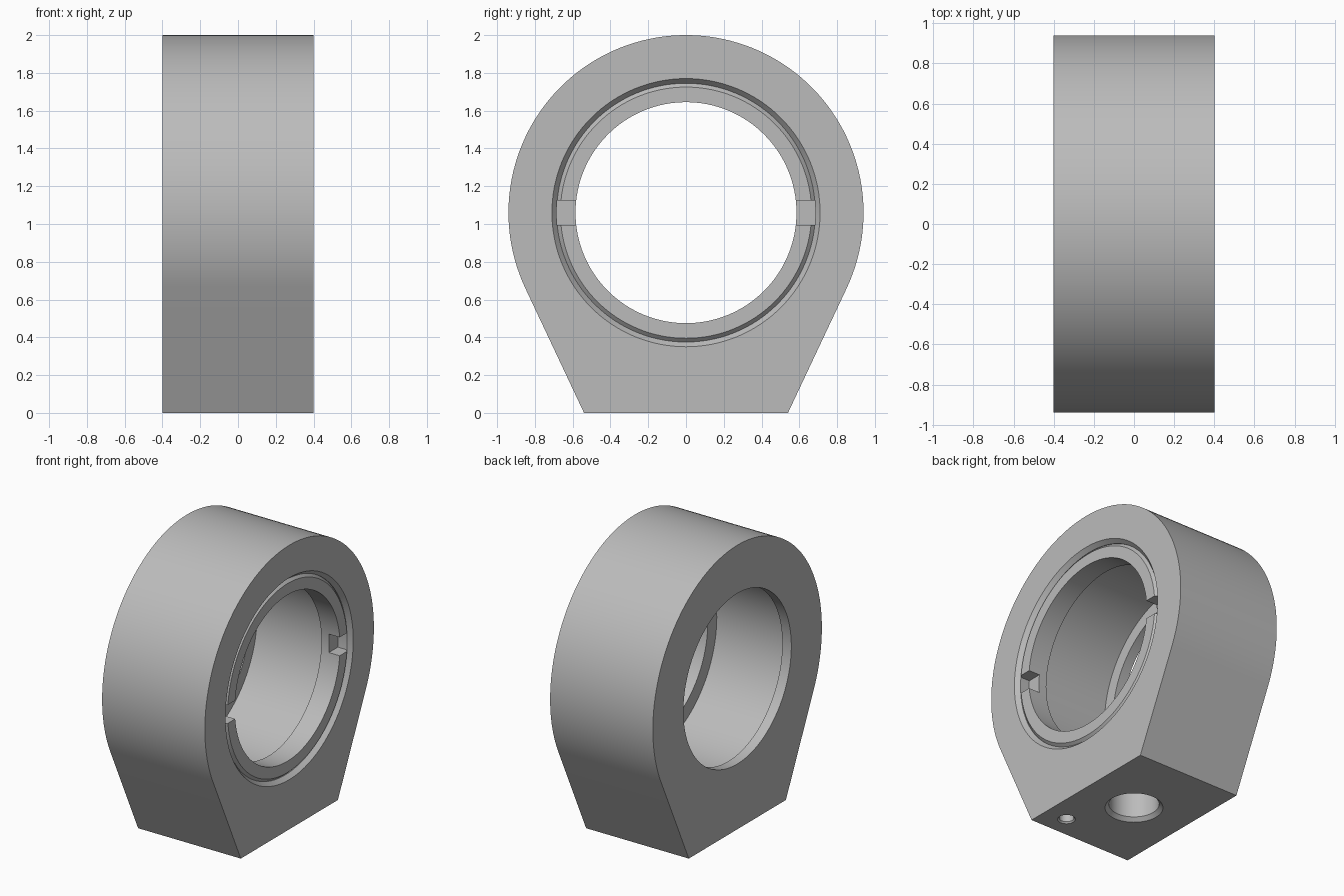
import bpy, bmesh, math
from mathutils import Matrix, Vector

cube = bpy.data.objects.get("Cube")
if cube:
    bpy.data.objects.remove(cube, do_unlink=True)

AXIS_Z = 1.06      # height of the bore axis
RADIUS = 0.94      # outer radius of the housing
HALF_W = 0.4       # half thickness along x
BASE_Y = 0.54      # half length of the flat foot

gray = bpy.data.materials.new("plain gray metal")
gray.use_nodes = True
COLOR = (0.5, 0.5, 0.5, 1)
gray.diffuse_color = COLOR
gray.node_tree.nodes["Principled BSDF"].inputs["Base Color"].default_value = COLOR


def finish(name, bm):
    """Turn a bmesh into a named object with the gray material."""
    bmesh.ops.recalc_face_normals(bm, faces=bm.faces)
    mesh = bpy.data.meshes.new(name)
    bm.to_mesh(mesh)
    bm.free()
    mesh.materials.append(gray)
    obj = bpy.data.objects.new(name, mesh)
    bpy.context.collection.objects.link(obj)
    return obj


def lathe(name, profile, center, axis, steps=128):
    """Revolve a closed (along axis, radius) profile around an axis."""
    bm = bmesh.new()
    axis = Vector(axis)
    side = Vector((0, 1, 0))
    center = Vector(center)
    verts = [bm.verts.new(center + axis * a + side * r) for a, r in profile]
    edges = [bm.edges.new((v, verts[(i + 1) % len(verts)])) for i, v in enumerate(verts)]
    bmesh.ops.spin(bm, geom=verts + edges, cent=center, axis=axis,
                   angle=math.tau, steps=steps, use_merge=True)
    bmesh.ops.remove_doubles(bm, verts=bm.verts, dist=1e-5)
    bmesh.ops.dissolve_degenerate(bm, edges=bm.edges, dist=1e-5)
    return finish(name, bm)


def box(name, center, size):
    bm = bmesh.new()
    bmesh.ops.create_cube(bm, size=1, matrix=Matrix.Translation(center) @ Matrix.Diagonal((*size, 1)))
    return finish(name, bm)


def cut(target, cutter):
    """Subtract the cutter, apply, and drop the cutter."""
    cutter.hide_render = True
    mod = target.modifiers.new("cut", 'BOOLEAN')
    mod.operation = 'DIFFERENCE'
    mod.solver = 'EXACT'
    mod.object = cutter
    bpy.context.view_layer.objects.active = target
    bpy.ops.object.modifier_apply(modifier=mod.name)
    bpy.data.objects.remove(cutter, do_unlink=True)


def smooth(obj):
    bpy.ops.object.select_all(action='DESELECT')
    obj.select_set(True)
    bpy.context.view_layer.objects.active = obj
    bpy.ops.object.shade_smooth_by_angle(angle=math.radians(20))


# Housing: round top running tangentially down to a flat foot
tangent = math.atan2(-AXIS_Z, BASE_Y) + math.acos(RADIUS / math.hypot(AXIS_Z, BASE_Y))
sweep = math.pi - 2 * tangent
ARC = 96
outline = [(-BASE_Y, 0), (BASE_Y, 0)]
for i in range(ARC + 1):
    a = tangent + sweep * i / ARC
    outline.append((RADIUS * math.cos(a), AXIS_Z + RADIUS * math.sin(a)))
bm = bmesh.new()
face = bm.faces.new([bm.verts.new((-HALF_W, y, z)) for y, z in outline])
grown = bmesh.ops.extrude_face_region(bm, geom=[face])["geom"]
bmesh.ops.translate(bm, vec=(2 * HALF_W, 0, 0),
                    verts=[g for g in grown if isinstance(g, bmesh.types.BMVert)])
housing = finish("housing", bm)

# Stepped bore: thin lip at the closed end, chamfered mouth at the ring end
bore = [(-0.5, 0), (-0.5, 0.6), (-0.33, 0.6), (-0.33, 0.685),
        (0.37, 0.685), (0.4, 0.71), (0.5, 0.71), (0.5, 0)]
cut(housing, lathe("bore_cutter", bore, (0, 0, AXIS_Z), (1, 0, 0)))


# Blind countersunk holes in the foot
def foot_hole(x, y, radius, chamfer, depth):
    wide = radius + chamfer
    profile = [(-0.1, 0), (-0.1, wide), (0, wide), (chamfer, radius), (depth, radius), (depth, 0)]
    cut(housing, lathe("hole_cutter", profile, (x, y, 0), (0, 0, 1), 64))


foot_hole(0, 0, 0.16, 0.025, 0.3)
foot_hole(0.235, -0.39, 0.047, 0.01, 0.25)
smooth(housing)

# Retaining ring with a chamfered rim and two spanner slots
ring = [(0.24, 0.585), (0.24, 0.69), (0.36, 0.69), (0.385, 0.665), (0.385, 0.585)]
retaining_ring = lathe("retaining_ring", ring, (0, 0, AXIS_Z), (1, 0, 0))
for s in (-1, 1):
    cut(retaining_ring, box("slot_cutter", (0.4, s * 0.62, AXIS_Z), (0.2, 0.13, 0.13)))
smooth(retaining_ring)
